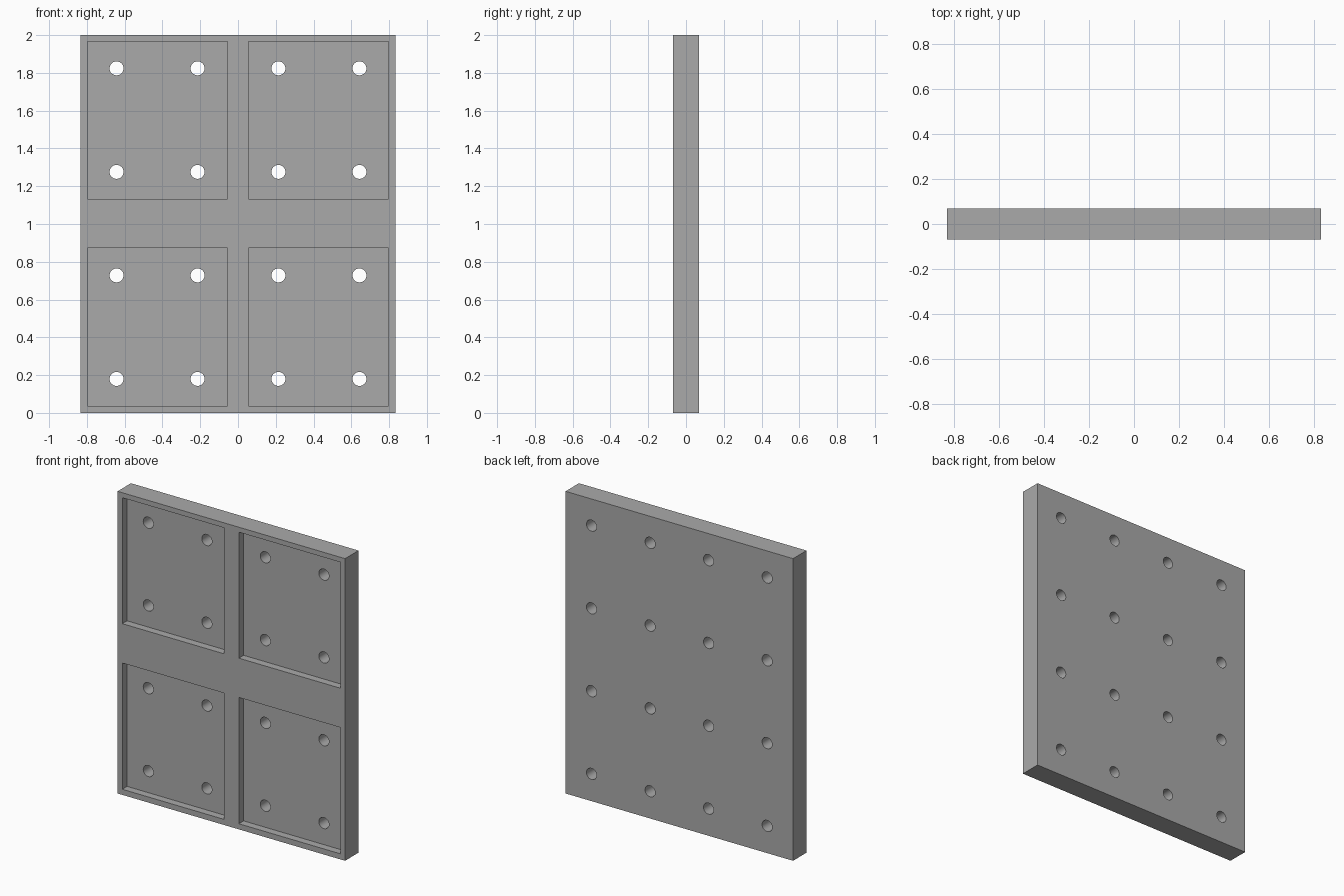
import bpy, bmesh, math
from mathutils import Matrix, Vector

if "Cube" in bpy.data.objects:
    bpy.data.objects.remove(bpy.data.objects["Cube"])

HALF_W, HALF_T, HEIGHT = 0.833, 0.07, 2.0
POCKET_DEPTH = 0.05
POCKET_X = [(-0.798, -0.055), (0.055, 0.798)]
POCKET_Z = [(0.037, 0.873), (1.133, 1.967)]
HOLE_X = [-0.643, -0.214, 0.214, 0.643]
HOLE_Z = [0.18, 0.728, 1.276, 1.824]
HOLE_R = 0.037

grey = bpy.data.materials.new("grey")
grey.diffuse_color = (0.4, 0.4, 0.4, 1)
grey.use_nodes = True
grey.node_tree.nodes["Principled BSDF"].inputs["Base Color"].default_value = grey.diffuse_color


def add_box(bm, lo, hi):
    lo, hi = Vector(lo), Vector(hi)
    mat = Matrix.Translation((lo + hi) / 2) @ Matrix.Diagonal((hi - lo).to_4d())
    mat[3][3] = 1
    bmesh.ops.create_cube(bm, size=1, matrix=mat)


def to_object(bm, name):
    mesh = bpy.data.meshes.new(name)
    bm.to_mesh(mesh)
    bm.free()
    mesh.materials.append(grey)
    obj = bpy.data.objects.new(name, mesh)
    bpy.context.collection.objects.link(obj)
    return obj


# Slab
bm = bmesh.new()
add_box(bm, (-HALF_W, -HALF_T, 0), (HALF_W, HALF_T, HEIGHT))
panel = to_object(bm, "panel")

# Four recessed pockets on the front
bm = bmesh.new()
for x0, x1 in POCKET_X:
    for z0, z1 in POCKET_Z:
        add_box(bm, (x0, -HALF_T - 0.1, z0), (x1, -HALF_T + POCKET_DEPTH, z1))
pockets = to_object(bm, "pocket_cutter")

# Sixteen through holes, four per pocket
bm = bmesh.new()
for x in HOLE_X:
    for z in HOLE_Z:
        mat = Matrix.Translation((x, 0, z)) @ Matrix.Rotation(math.pi / 2, 4, 'X')
        bmesh.ops.create_cone(bm, cap_ends=True, segments=32, radius1=HOLE_R,
                              radius2=HOLE_R, depth=0.5, matrix=mat)
holes = to_object(bm, "hole_cutter")

# Cut the panel, then drop the cutters
bpy.context.view_layer.objects.active = panel
panel.select_set(True)
for cutter in (pockets, holes):
    cutter.hide_render = True
    mod = panel.modifiers.new(cutter.name, 'BOOLEAN')
    mod.operation, mod.solver, mod.object = 'DIFFERENCE', 'EXACT', cutter
    bpy.ops.object.modifier_apply(modifier=mod.name)
    bpy.data.objects.remove(cutter)

bpy.ops.object.select_all(action='DESELECT')
panel.select_set(True)
bpy.ops.object.shade_smooth_by_angle(angle=math.radians(30))
